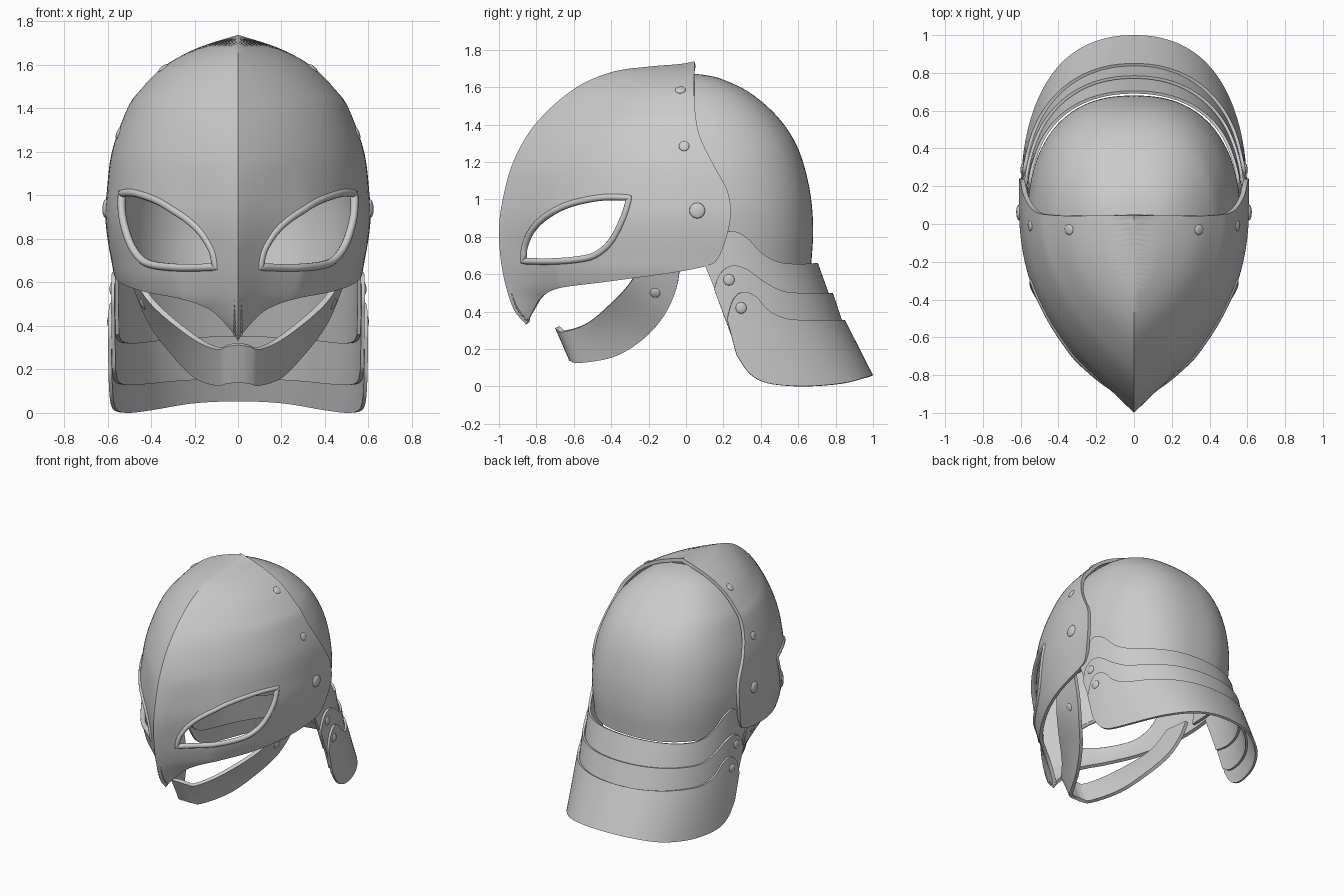
import bpy, bmesh, math
from mathutils import Vector, geometry

if "Cube" in bpy.data.objects:
    bpy.data.objects.remove(bpy.data.objects["Cube"])

def spline(pts):
    """Smooth curve through pts; returns an evaluator over arc-length fraction 0..1."""
    P = [Vector(p) for p in pts]
    P = [P[0] * 2 - P[1]] + P + [P[-1] * 2 - P[-2]]
    d, L = [], [0]
    for a, b, c, e in zip(P, P[1:], P[2:], P[3:]):
        for t in (k / 16 for k in range(16)):
            d.append((b * 2 + (c - a) * t + (a * 2 - b * 5 + c * 4 - e) * t * t
                      + (b * 3 - a - c * 3 + e) * t ** 3) * 0.5)
    d.append(P[-2])
    for a, b in zip(d, d[1:]):
        L.append(L[-1] + (b - a).length)
    def at(t):
        s = min(max(t, 0), 1) * L[-1]
        i = 0
        while i < len(L) - 2 and L[i + 1] < s:
            i += 1
        return d[i].lerp(d[i + 1], (s - L[i]) / max(L[i + 1] - L[i], 1e-9))
    return at

def table(f):
    """Lookup value(z) from a curve of (value, z)."""
    q = sorted((f(i / 400)[1], f(i / 400)[0]) for i in range(401))
    def at(z):
        if z <= q[0][0]:
            return q[0][1]
        for (z0, a), (z1, b) in zip(q, q[1:]):
            if z <= z1:
                return a + (b - a) * (z - z0) / max(z1 - z0, 1e-9)
        return q[-1][1]
    return at

def activate(ob):
    bpy.context.collection.objects.link(ob)
    bpy.ops.object.select_all(action='DESELECT')
    ob.select_set(True)
    bpy.context.view_layer.objects.active = ob

def shell(name, pts, faces, thick):
    """Mirror a half sheet over x, weld the middle and give it thickness."""
    bm = bmesh.new()
    for s in (1, -1):
        vs = [bm.verts.new((p[0] * s, p[1], p[2])) for p in pts]
        for f in faces:
            bm.faces.new([vs[i] for i in f[::s]])
    bmesh.ops.remove_doubles(bm, verts=bm.verts, dist=2e-4)
    bmesh.ops.recalc_face_normals(bm, faces=bm.faces)
    c = Vector((0, 0, 0.7))
    if sum(f.normal.dot(f.calc_center_median() - c) * f.calc_area() for f in bm.faces) < 0:
        bmesh.ops.reverse_faces(bm, faces=bm.faces)
    me = bpy.data.meshes.new(name)
    bm.to_mesh(me)
    ob = bpy.data.objects.new(name, me)
    activate(ob)
    m = ob.modifiers.new("thickness", 'SOLIDIFY')
    m.thickness, m.offset = thick, -1
    bpy.ops.object.modifier_apply(modifier=m.name)
    bpy.ops.object.shade_smooth_by_angle(angle=math.radians(40))

def sheet(name, f, nu, nv, thick):
    """Grid sheet from f(u, v); v = 0 is the middle plane."""
    pts, w = [], nv + 1
    for i in range(nu + 1):
        for j in range(nv + 1):
            p = f(i / nu, (j / nv) ** 2)
            pts.append((p[0] if j else 0, p[1], p[2]))
    shell(name, pts, [(i * w + j, i * w + j + 1, (i + 1) * w + j + 1, (i + 1) * w + j)
                      for i in range(nu) for j in range(nv)], thick)

def inside(p, poly):
    r = False
    for a, b in zip(poly, poly[1:] + poly[:1]):
        if (a[1] > p[1]) != (b[1] > p[1]):
            r ^= p[0] < a[0] + (b[0] - a[0]) * (p[1] - a[1]) / (b[1] - a[1])
    return r

def rivet(name, p, n, r):
    for s, side in ((1, "right"), (-1, "left")):
        q = Vector((n[0] * s, n[1], n[2])).to_track_quat('Z', 'Y')
        bpy.ops.mesh.primitive_uv_sphere_add(segments=20, ring_count=10, radius=r,
                                             location=(p[0] * s, p[1], p[2]),
                                             rotation=q.to_euler())
        bpy.context.object.name = f"{name}_rivet_{side}"
        bpy.context.object.scale.z = 0.35
        bpy.ops.object.shade_smooth()

def rivet_on(name, X, y, z, r):
    e = 0.01
    rivet(name, (X(y, z), y, z), (1, (X(y - e, z) - X(y + e, z)) / 2 / e,
                                  (X(y, z - e) - X(y, z + e)) / 2 / e), r)

# Visor: side-view outline lifted to a half width at every (y, z)
ridge = spline([(.045, 1.738), (-.03, 1.724), (-.2, 1.71), (-.4, 1.68), (-.6, 1.59), (-.8, 1.41),
                (-.92, 1.21), (-.98, 1.0), (-1, .82), (-.98, .61), (-.925, .42), (-.855, .33)])
trim = spline([(.045, 1.738), (.045, 1.53), (.07, 1.35), (.15, 1.18), (.22, 1.05), (.24, .93),
               (.22, .81), (.18, .7), (.14, .655), (.0, .62), (-.2, .59), (-.46, .555),
               (-.68, .525), (-.775, .475), (-.815, .41), (-.855, .33)])
ridge_y = table(ridge)
half_w = table(spline([(0, 1.738), (.13, 1.7), (.25, 1.65), (.36, 1.58), (.455, 1.48), (.51, 1.4),
                       (.58, 1.2), (.605, 1.0), (.61, .9), (.6, .8), (.582, .7), (.56, .6),
                       (.5, .5), (.33, .41), (.12, .33)]))

def visor_x(y, z):
    r = ridge_y(z)
    d = min(max((y - r) / (.15 - r), 0), 1)
    pinch = .032 * min(max((1.15 - z) / .4, 0), 1) * min(max((z - .33) / .15, 0), 1)
    return half_w(z) * (1 - (1 - d) ** 2.5) - pinch * math.sin(math.pi * min(d / .25, 1))

eye_top = spline([(-.87, .67), (-.862, .75), (-.82, .84), (-.74, .915), (-.62, .975),
                  (-.45, 1.01), (-.3, 1.01)])
eye_low = spline([(-.3, 1.01), (-.335, .9), (-.4, .775), (-.48, .705), (-.57, .68),
                  (-.72, .668), (-.87, .67)])
eye = [eye_top(i / 40) for i in range(40)] + [eye_low(i / 40) for i in range(40)]
N, M = 80, 30
rid = [ridge(i / N) for i in range(N + 1)]
tri = [trim(i / N) for i in range(N + 1)]
outer = rid + tri[-2:0:-1]
grid = [rid[i].lerp(tri[i], (j / M) ** 1.4) for i in range(1, N) for j in range(1, M)]
grid = [p for p in grid if not inside(p, eye) and min((p - e).length for e in eye) > .012]
no, ne = len(outer), len(eye)
edges = [(i, (i + 1) % no) for i in range(no)] + [(no + i, no + (i + 1) % ne) for i in range(ne)]
cv, _, cf, orig, _, _ = geometry.delaunay_2d_cdt(outer + eye + grid, edges, [], 0, 1e-5)
pts = [(0 if any(i <= N for i in o) else visor_x(*p), *p) for p, o in zip(cv, orig)]
mid = [sum((cv[i] for i in f), Vector((0, 0))) / len(f) for f in cf]
shell("visor", pts, [tuple(f) for f, c in zip(cf, mid) if inside(c, outer) and not inside(c, eye)],
      .025)

# Raised rims around the eye openings
cu = bpy.data.curves.new("eye_rims", 'CURVE')
cu.dimensions, cu.bevel_depth, cu.bevel_resolution = '3D', .018, 3
for s in (1, -1):
    sp = cu.splines.new('POLY')
    sp.points.add(ne - 1)
    sp.use_cyclic_u = True
    for q, p in zip(sp.points, eye):
        q.co = (s * (visor_x(*p) - .008), *p, 1)
activate(bpy.data.objects.new("eye_rims", cu))
bpy.ops.object.convert(target='MESH')
bpy.ops.object.shade_smooth_by_angle(angle=math.radians(50))

# Skull dome behind the visor
back = spline([(0, 1.675), (.1, 1.665), (.2, 1.64), (.35, 1.565), (.5, 1.43), (.6, 1.27),
               (.66, 1.06), (.68, .85), (.67, .65)])
front = spline([(0, 1.675), (0, 1.3), (0, .65)])
back_y = table(back)
dome_w = table(spline([(0, 1.675), (.11, 1.665), (.2, 1.64), (.3, 1.58), (.385, 1.5), (.455, 1.4),
                       (.53, 1.2), (.56, 1.0), (.56, .85), (.54, .65)]))

def dome(u, v):
    p = back(u).lerp(front(u), v)
    f = min(max(p[0], 0) / max(back_y(p[1]), 1e-6), 1)
    return dome_w(p[1]) * (1 - f ** 2.4) ** (1 / 2.4), *p

sheet("skull_dome", dome, 50, 30, .02)

# Neck guard: three overlapping lames, edges listed from back centre to front
def lame(name, w, top, low):
    T, B = spline(top), spline(low)
    (y1, z1), (y2, z2) = top[0], low[0]
    def X(y, z):
        yb = y1 + (y2 - y1) * (z - z1) / (z2 - z1)
        f = min(max((y - .15) / (yb - .15), 0), 1)
        return w * (1 - f ** 2.2) ** (1 / 2.2)
    def f(u, v):
        p = T(v).lerp(B(v), u)
        return X(*p), *p
    sheet(name, f, 10, 50, .016)
    return X

lame("upper_neck_lame", .565,
     [(.705, .66), (.6, .655), (.5, .665), (.41, .71), (.32, .8), (.23, .83), (.15, .75), (.1, .65)],
     [(.815, .355), (.65, .33), (.5, .32), (.35, .33), (.22, .36)])
mid_x = lame("middle_neck_lame", .583,
             [(.785, .5), (.63, .5), (.52, .51), (.42, .56), (.32, .63), (.24, .645), (.18, .6),
              (.15, .52)],
             [(.9, .16), (.7, .135), (.5, .13), (.35, .15), (.27, .2)])
low_x = lame("lower_neck_lame", .6,
             [(.85, .355), (.65, .355), (.53, .365), (.44, .41), (.37, .485), (.3, .505),
              (.25, .46), (.22, .36)],
             [(1, .06), (.85, .02), (.66, .002), (.5, .008), (.4, .03), (.33, .08), (.27, .17)])

# Chin guard: U-shaped band hanging inside the cheeks
ct = spline([(0, -.7, .312), (.05, -.69, .305), (.1, -.655, .292), (.2, -.53, .335),
             (.35, -.39, .45), (.44, -.3, .55), (.5, -.22, .68)])
cb = spline([(0, -.625, .14), (.05, -.615, .134), (.1, -.565, .125), (.2, -.38, .16),
             (.3, -.22, .26), (.4, -.11, .39), (.465, -.05, .53), (.51, -.03, .67)])
sheet("chin_guard", lambda u, v: ct(v).lerp(cb(v), u), 8, 50, .025)

# Rivets
for name, X, y, z, r in (("visor_top", visor_x, -.03, 1.585, .028), ("visor_middle", visor_x, -.01, 1.285, .028),
                         ("visor_pivot", visor_x, .06, .94, .042), ("middle_lame", mid_x, .23, .57, .03),
                         ("lower_lame", low_x, .295, .42, .03)):
    rivet_on(name, X, y, z, r)
rivet("chin_guard", (.437, -.165, .5), (.87, -.19, -.45), .028)
